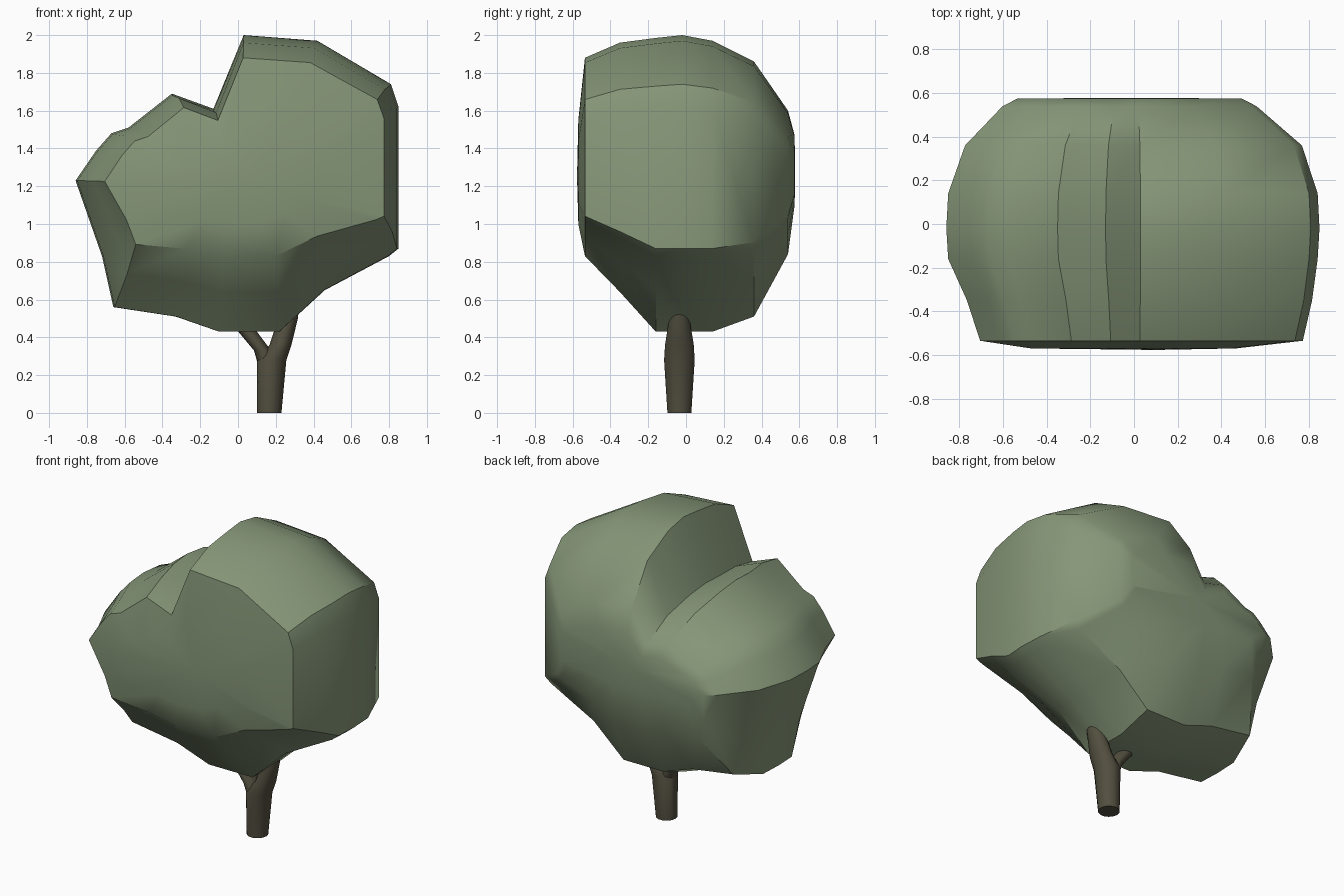
import bpy, bmesh
from math import cos, sin, pi

if "Cube" in bpy.data.objects:
    bpy.data.objects.remove(bpy.data.objects["Cube"])


def material(name, rgb):
    m = bpy.data.materials.new(name)
    m.diffuse_color = (*rgb, 1)
    m.use_nodes = True
    m.node_tree.nodes["Principled BSDF"].inputs["Base Color"].default_value = m.diffuse_color
    return m


def loft(name, rings, mat, tips=None, angle=35):
    """Skin a list of equal-length rings, closing the ends by face or tip point."""
    bm = bmesh.new()
    vs = [[bm.verts.new(p) for p in r] for r in rings]
    n = len(vs[0])
    for a, b in zip(vs, vs[1:]):
        for i in range(n):
            j = (i + 1) % n
            bm.faces.new((a[i], a[j], b[j], b[i]))
    for k, ring in enumerate((vs[0], vs[-1])):
        if tips:
            t = bm.verts.new(tips[k])
            for i in range(n):
                bm.faces.new((t, ring[i], ring[(i + 1) % n]))
        else:
            bm.faces.new(ring)
    bmesh.ops.recalc_face_normals(bm, faces=bm.faces)
    me = bpy.data.meshes.new(name)
    bm.to_mesh(me)
    bm.free()
    me.materials.append(mat)
    ob = bpy.data.objects.new(name, me)
    bpy.context.collection.objects.link(ob)
    bpy.ops.object.select_all(action='DESELECT')
    ob.select_set(True)
    bpy.context.view_layer.objects.active = ob
    bpy.ops.object.shade_smooth_by_angle(angle=angle * pi / 180)
    return ob


leaf = material("leaf_green", (0.24, 0.31, 0.19))
bark = material("bark_brown", (0.085, 0.078, 0.05))

# Canopy: front silhouette scaled along the depth
outline = [(0.03, 2.0), (0.42, 1.97), (0.81, 1.74), (0.85, 1.62), (0.85, 0.87),
           (0.80, 0.83), (0.46, 0.65), (0.22, 0.43), (-0.10, 0.43), (-0.33, 0.51),
           (-0.66, 0.56), (-0.72, 0.83), (-0.86, 1.23), (-0.75, 1.39), (-0.67, 1.48),
           (-0.58, 1.51), (-0.35, 1.69), (-0.13, 1.61)]
# depth, left scale, right scale, top height, bottom height
sections = [(-0.57, 0.55, 0.55, 1.55, 1.0), (-0.535, 0.82, 0.91, 1.88, 0.83),
            (-0.35, 0.89, 0.96, 1.96, 0.64), (-0.16, 0.99, 0.99, 1.985, 0.43),
            (-0.02, 1, 1, 2.0, 0.43), (0.14, 0.99, 0.99, 1.97, 0.43),
            (0.36, 0.90, 0.905, 1.86, 0.51), (0.54, 0.70, 0.66, 1.60, 0.84),
            (0.575, 0.62, 0.58, 1.47, 1.10)]
MID = 1.2
rings = []
for y, left, right, top, bottom in sections:
    up, down = (top - MID) / (2.0 - MID), (MID - bottom) / (MID - 0.43)
    rings.append([(x * (left if x < 0 else right), y,
                   MID + (z - MID) * (up if z > MID else down)) for x, z in outline])
loft("canopy", rings, leaf, tips=[(0.1, -0.577, 1.25), (0, 0.578, 1.25)])


def limb(name, path):
    """Round limb from stations of centre x, y, z and radii x, y."""
    loft(name, [[(x + rx * cos(2 * pi * i / 14), y + ry * sin(2 * pi * i / 14), z)
                 for i in range(14)] for x, y, z, rx, ry in path], bark)


# Trunk leaning right, with a side branch forking to the left
limb("trunk", [(0.165, -0.035, 0, 0.065, 0.065), (0.178, -0.035, 0.28, 0.078, 0.083),
               (0.225, -0.035, 0.36, 0.058, 0.078), (0.265, -0.035, 0.50, 0.052, 0.055),
               (0.29, -0.035, 0.62, 0.04, 0.04)])
limb("side_branch", [(0.16, -0.035, 0.24, 0.05, 0.06), (0.13, -0.035, 0.33, 0.045, 0.065),
                     (0.035, -0.035, 0.45, 0.05, 0.05), (-0.03, -0.035, 0.54, 0.04, 0.04)])
